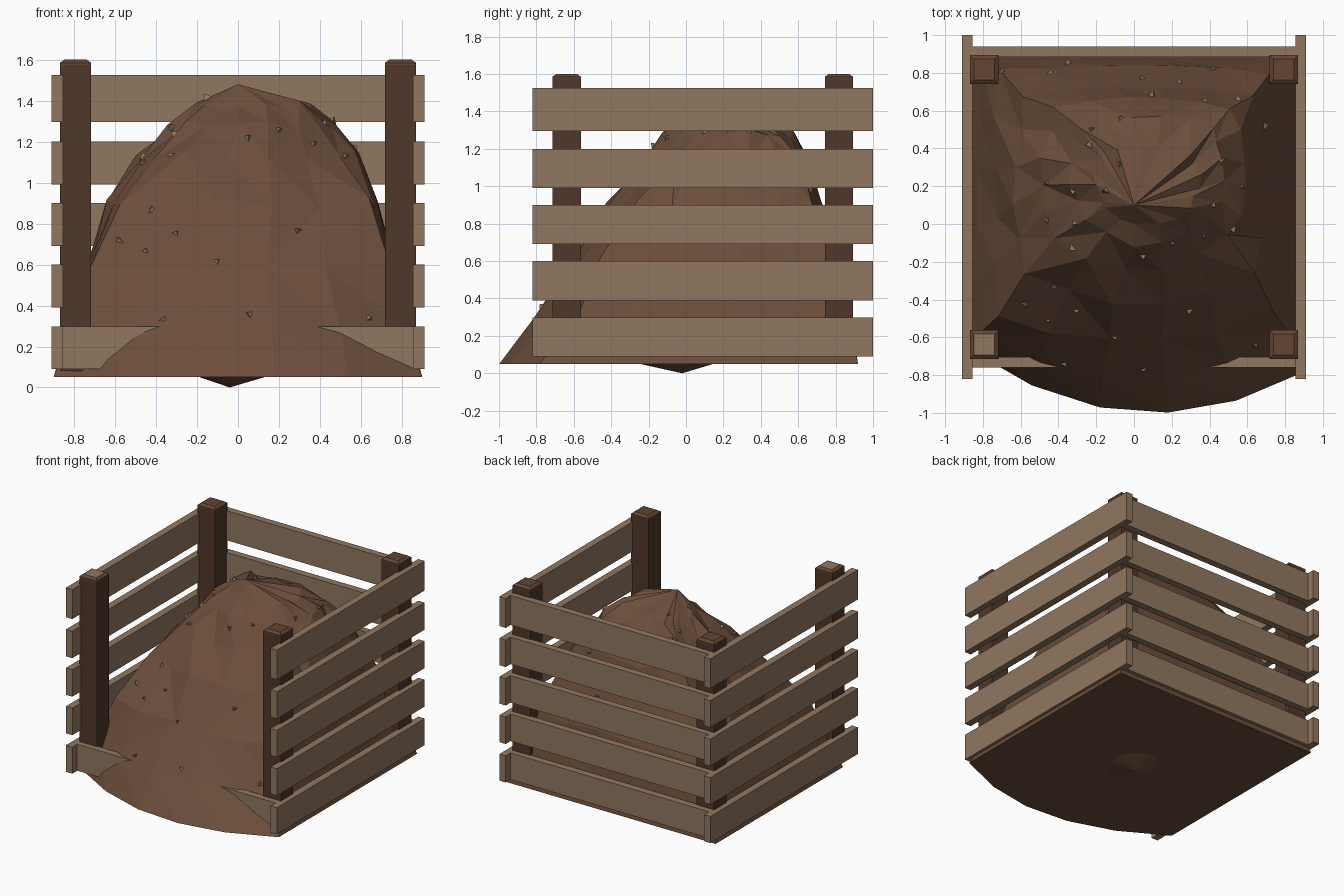
import bpy, bmesh, math, random
from mathutils import Vector, Matrix
from mathutils.bvhtree import BVHTree

if "Cube" in bpy.data.objects:
    bpy.data.objects.remove(bpy.data.objects["Cube"])

random.seed(4)


def material(name, rgb):
    m = bpy.data.materials.new(name)
    m.diffuse_color = (*rgb, 1)
    m.use_nodes = True
    m.node_tree.nodes["Principled BSDF"].inputs["Base Color"].default_value = m.diffuse_color
    return m


BOARD = material("weathered board", (0.285, 0.185, 0.117))
POST = material("dark post wood", (0.080, 0.038, 0.023))
SOIL = material("brown compost", (0.150, 0.076, 0.044))
CAP = material("post cap wood", (0.125, 0.060, 0.035))
CHIP = material("pale chip", (0.270, 0.195, 0.125))


def finish(name, bm, mats):
    bmesh.ops.recalc_face_normals(bm, faces=bm.faces)
    me = bpy.data.meshes.new(name)
    bm.to_mesh(me)
    for m in mats:
        me.materials.append(m)
    ob = bpy.data.objects.new(name, me)
    bpy.context.collection.objects.link(ob)
    return ob


def box(name, lo, hi, mat):
    bm = bmesh.new()
    lo, hi = Vector(lo), Vector(hi)
    size = hi - lo
    bmesh.ops.create_cube(bm, size=1, matrix=Matrix.Translation((lo + hi) / 2) @ Matrix.Diagonal((*size, 1)))
    finish(name, bm, [mat])


# slatted walls: five boards on each side and the back
slats = [(0.09, 0.297), (0.39, 0.6), (0.69, 0.9), (0.99, 1.2), (1.295, 1.525)]
for i, (z0, z1) in enumerate(slats, 1):
    box(f"left_board_{i}", (-0.91, -0.82, z0), (-0.855, 1.0, z1), BOARD)
    box(f"right_board_{i}", (0.855, -0.82, z0), (0.91, 1.0, z1), BOARD)
    box(f"back_board_{i}", (-0.855, 0.885, z0), (0.855, 0.94, z1), BOARD)

# single low front board, half buried by the heap
box("front_board", (-0.855, -0.76, 0.09), (0.855, -0.705, 0.297), BOARD)


# corner posts with chamfered caps
def post(name, cx, cy, top_slot):
    bm = bmesh.new()
    rings = []
    for half, z in [(0.076, 0.08), (0.076, 1.575), (0.076, 1.585), (0.055, 1.6)]:
        rings.append([bm.verts.new((cx + sx * half, cy + sy * half, z))
                      for sx, sy in ((-1, -1), (1, -1), (1, 1), (-1, 1))])
    for k in range(3):
        for i in range(4):
            j = (i + 1) % 4
            f = bm.faces.new((rings[k][i], rings[k][j], rings[k + 1][j], rings[k + 1][i]))
            f.material_index = 1 if k else 0
    bm.faces.new(rings[0][::-1])
    bm.faces.new(rings[3]).material_index = top_slot
    finish(name, bm, [POST, CAP, BOARD])


post("front_left_post", -0.793, -0.638, 2)
post("front_right_post", 0.793, -0.638, 1)
post("back_left_post", -0.793, 0.818, 1)
post("back_right_post", 0.793, 0.818, 1)

# heap: squarish rings that round off towards the peak, spilling out at the front
# z, left x, right x, front corner y, front bulge, back y, roundness
levels = [
    (0.05, -0.90, 0.90, -0.72, 0.28, 0.92, 0.0),
    (0.30, -0.83, 0.83, -0.59, 0.23, 0.88, 0.05),
    (0.60, -0.74, 0.75, -0.50, 0.12, 0.84, 0.15),
    (0.90, -0.63, 0.69, -0.32, 0.10, 0.74, 0.30),
    (1.13, -0.49, 0.59, -0.13, 0.11, 0.66, 0.50),
    (1.28, -0.35, 0.49, -0.02, 0.10, 0.57, 0.65),
    (1.375, -0.21, 0.35, 0.04, 0.06, 0.42, 0.80),
]
SEG = 5
square = []
for q in range(4):
    for s in range(SEG):
        t = -1 + 2 * s / SEG
        square.append([(t, -1), (1, t), (-t, 1), (-1, -t)][q])

bm = bmesh.new()
rings = []
for n, (z, xl, xr, yf, bulge, yb, rnd) in enumerate(levels):
    ring = []
    for sx, sy in square:
        k = (1 - rnd) + rnd / math.hypot(sx, sy)
        x = (xl + xr) / 2 + (xr - xl) / 2 * sx * k
        y = (yf + yb) / 2 + (yb - yf) / 2 * sy * k
        if sy == -1:
            u = sx - (0.12 if n == 0 else 0)
            y -= bulge * (1 - u * u)
        if n > 1:
            x += random.uniform(-0.02, 0.02)
            y += random.uniform(-0.02, 0.02)
            z_off = random.uniform(-0.03, 0.03)
        else:
            z_off = 0
        ring.append(bm.verts.new((x, max(y, -1), z + z_off)))
    rings.append(ring)
N = len(square)
for a, b in zip(rings, rings[1:]):
    for i in range(N):
        j = (i + 1) % N
        if random.random() < 0.5:
            bm.faces.new((a[i], a[j], b[j]))
            bm.faces.new((a[i], b[j], b[i]))
        else:
            bm.faces.new((a[i], a[j], b[i]))
            bm.faces.new((a[j], b[j], b[i]))
peak = bm.verts.new((0.0, 0.1, 1.48))
for i in range(N):
    bm.faces.new((rings[-1][i], rings[-1][(i + 1) % N], peak))
# flat underside with a shallow point in the middle
inner = [bm.verts.new((-0.03 + 0.16 * sx / math.hypot(sx, sy), -0.05 + 0.2 * sy / math.hypot(sx, sy), 0.05))
         for sx, sy in square]
tip = bm.verts.new((-0.04, -0.02, 0.0))
for i in range(N):
    j = (i + 1) % N
    bm.faces.new((rings[0][j], rings[0][i], inner[i], inner[j]))
    bm.faces.new((inner[j], inner[i], tip))
bmesh.ops.recalc_face_normals(bm, faces=bm.faces)
tree = BVHTree.FromBMesh(bm)
finish("compost_heap", bm, [SOIL])

# small pale chips scattered over the heap
spots = [(-.7, .81), (-.44, .8), (-.35, .85), (.04, .77), (.1, .68), (.24, .75), (.42, .82), (.38, .65),
         (.55, .66), (.69, .52), (.46, .33), (.57, .2), (.42, .1), (.52, -.03), (.2, -.1), (.37, -.06),
         (.05, -.17), (.29, -.46), (-.46, .22), (-.32, .17), (-.46, .02), (-.31, 0), (-.24, .42), (-.23, .5),
         (-.08, .32), (-.15, .18), (-.07, .56), (-.33, -.13), (-.42, -.33), (-.3, -.46), (-.45, -.51),
         (-.58, -.42), (-.1, -.6), (.64, -.64), (.05, -.77), (-.36, -.74)]
bm = bmesh.new()
for x, y in spots:
    hit, normal, _, _ = tree.ray_cast(Vector((x, y, 3)), Vector((0, 0, -1)))
    if hit is None:
        continue
    r = random.uniform(0.02, 0.033)
    spin = Matrix.Rotation(random.uniform(0, 6.28), 4, 'Z') @ Matrix.Rotation(random.uniform(-0.5, 0.5), 4, 'X')
    place = Matrix.Translation(hit + normal * 0.006) @ normal.to_track_quat('Z', 'Y').to_matrix().to_4x4() @ spin
    bmesh.ops.create_cone(bm, cap_ends=True, segments=3, radius1=r, radius2=0, depth=r * 1.1, matrix=place)
finish("wood_chips", bm, [CHIP])
